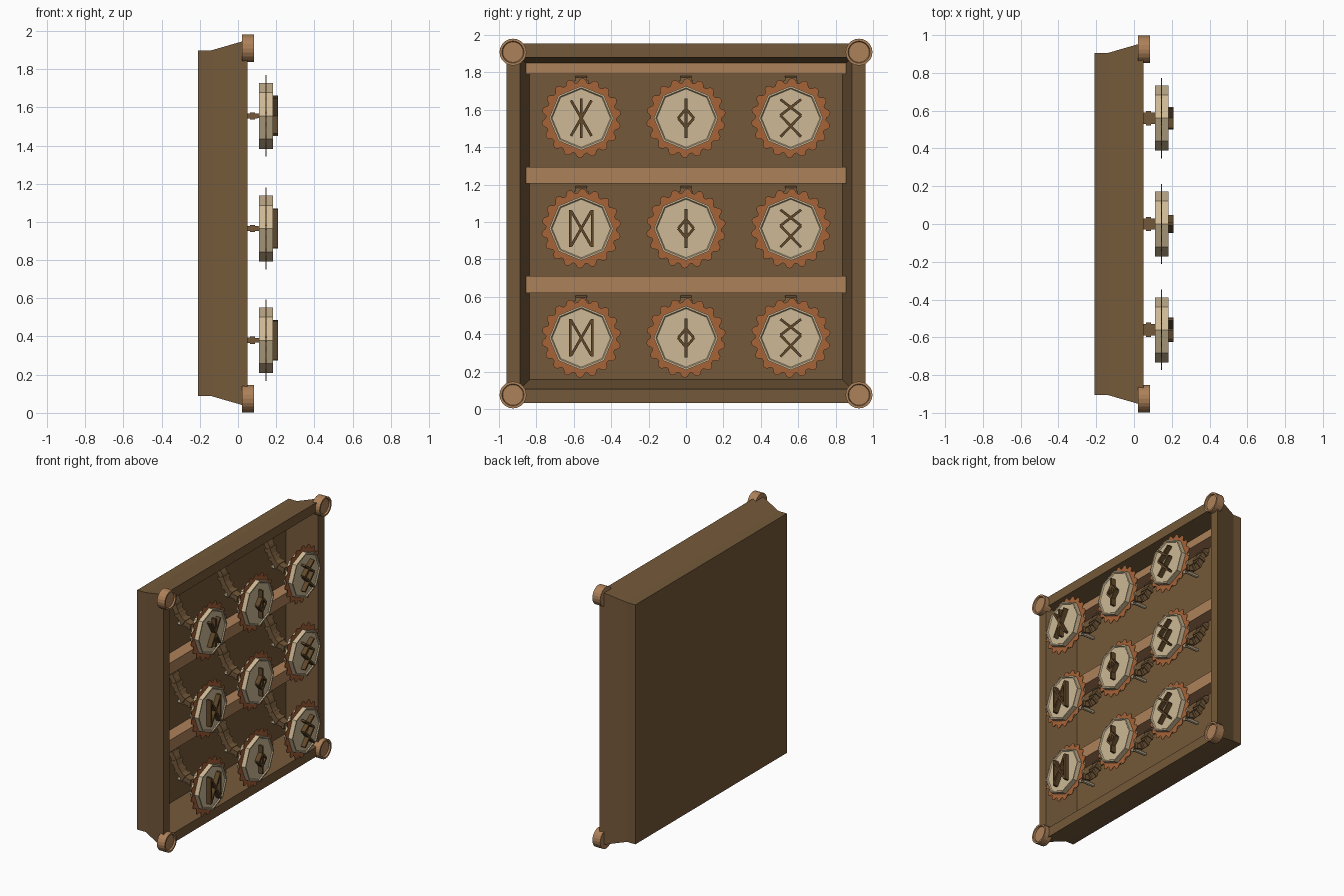
import bpy, bmesh, math
from mathutils import Vector

if "Cube" in bpy.data.objects:
    bpy.data.objects.remove(bpy.data.objects["Cube"])


def material(name, rgb):
    m = bpy.data.materials.new(name)
    m.diffuse_color = tuple(c ** 2.2 for c in rgb) + (1.0,)
    m.use_nodes = True
    m.node_tree.nodes["Principled BSDF"].inputs["Base Color"].default_value = m.diffuse_color
    return m


WOOD = material("dark_wood", (0.45, 0.35, 0.235))
TRIM = material("light_wood", (0.67, 0.50, 0.35))
BONE = material("bone", (0.80, 0.72, 0.58))
COPPER = material("copper", (0.65, 0.39, 0.23))
MARK = material("dark_mark", (0.38, 0.29, 0.18))
ZC = 0.993  # frame centre height


def loft(name, rings, mat):
    """Skin a list of closed rings and cap both ends."""
    bm = bmesh.new()
    vs = [[bm.verts.new(p) for p in r] for r in rings]
    n = len(rings[0])
    for a, b in zip(vs, vs[1:]):
        for i in range(n):
            j = (i + 1) % n
            bm.faces.new((a[i], a[j], b[j], b[i]))
    bm.faces.new(vs[0])
    bm.faces.new(vs[-1])
    bmesh.ops.recalc_face_normals(bm, faces=bm.faces)
    me = bpy.data.meshes.new(name)
    bm.to_mesh(me)
    bm.free()
    ob = bpy.data.objects.new(name, me)
    bpy.context.collection.objects.link(ob)
    me.materials.append(mat)
    return ob


def square(x, h):
    return [(x, sy * h, ZC + sz * h) for sy, sz in ((-1, -1), (1, -1), (1, 1), (-1, 1))]


def circle(x, r, n, y, z):
    return [(x, y + r * math.cos(2 * math.pi * i / n), z + r * math.sin(2 * math.pi * i / n))
            for i in range(n)]


def turned(name, profile, n, y, z, mat):
    return loft(name, [circle(x, r, n, y, z) for x, r in profile], mat)


def rect(x, y0, y1, z0, z1):
    return [(x, y0, z0), (x, y1, z0), (x, y1, z1), (x, y0, z1)]


def box(name, x0, x1, y0, y1, z0, z1, mat):
    return loft(name, [rect(x0, y0, y1, z0, z1), rect(x1, y0, y1, z0, z1)], mat)


def stroke(name, a, b, y, z, mat, w=0.007):
    """Raised bar between two points on the face of a plate."""
    a, b = Vector(a), Vector(b)
    d = (b - a).normalized()
    s = Vector((-d.y, d.x)) * w
    pts = [a - s, b - s, b + s, a + s]
    return loft(name, [[(x, y + p.x, z + p.y) for p in pts] for x in (0.165, 0.21)], mat)


def strap(name, path, width, y, z, mat):
    """Curved bracket; each path point is (x, dz, half thickness)."""
    rings = []
    for i, (x, dz, t) in enumerate(path):
        p, q = path[max(i - 1, 0)], path[min(i + 1, len(path) - 1)]
        d = Vector((q[0] - p[0], q[1] - p[1])).normalized()
        nx, nz = -d.y * t, d.x * t
        h = width / 2
        rings.append([(x + nx, y - h, z + dz + nz), (x + nx, y + h, z + dz + nz),
                      (x - nx, y + h, z + dz - nz), (x - nx, y - h, z + dz - nz)])
    return loft(name, rings, mat)


# Flared tray-shaped frame with a recessed back
loft("frame", [square(*p) for p in ((-0.21, 0.905), (-0.14, 0.905), (0.05, 0.96),
                                    (0.05, 0.887), (-0.185, 0.836))], WOOD)

# Three rails across the recess
for z0, z1 in ((0.62, 0.71), (1.205, 1.293), (1.79, 1.855)):
    box("rail", -0.19, -0.09, -0.857, 0.857, z0, z1, TRIM)

# Dished corner studs
for y in (-0.925, 0.925):
    for z in (0.075, 1.908):
        turned("corner_stud", ((0.02, 0.072), (0.085, 0.072), (0.085, 0.059), (0.073, 0.055)),
               20, y, z, TRIM)

# Abstract geometric ornaments: crossed bars, lozenge on a bar, linked lozenges
lozenge = [((0, 0.05), (0.042, 0)), ((0.042, 0), (0, -0.05)),
           ((0, -0.05), (-0.042, 0)), ((-0.042, 0), (0, 0.05))]
upright = [((0, -0.105), (0, 0.105))]
crossed = [((-0.055, -0.095), (0.055, 0.095)), ((-0.055, 0.095), (0.055, -0.095))]
linked = [((-0.055, 0.1), (0.055, 0.015)), ((0.055, 0.1), (-0.055, 0.015)),
          ((-0.055, 0.015), (0.055, -0.1)), ((0.055, 0.015), (-0.055, -0.1))]
sides = [((-0.058, -0.1), (-0.058, 0.1)), ((0.058, -0.1), (0.058, 0.1))]
ORNAMENTS = (crossed + upright, lozenge + upright, linked,
             crossed + sides, lozenge + upright, linked,
             crossed + sides, lozenge + upright, linked)

# Bracket curve from the back panel out to the plate
PATH = ((-0.185, 0.215, 0.012), (-0.16, 0.205, 0.018), (-0.13, 0.15, 0.02), (-0.105, 0.09, 0.02),
        (-0.07, 0.04, 0.02), (-0.02, 0.01, 0.018), (0.04, 0.0, 0.014), (0.115, 0.0, 0.012))

k = 0
for z in (1.555, 0.965, 0.38):
    for y in (-0.56, 0.0, 0.56):
        # Octagonal plate with a raised rim
        turned("plate", ((0.11, 0.172), (0.182, 0.172), (0.182, 0.162), (0.175, 0.156)),
               8, y, z, BONE)
        # Thin toothed collar
        teeth = 18
        ring = []
        for i in range(teeth):
            for f, r in ((0.0, 0.19), (0.2, 0.208), (0.4, 0.214), (0.6, 0.208), (0.8, 0.19)):
                a = 2 * math.pi * (i + f) / teeth
                ring.append((y + r * math.cos(a), z + r * math.sin(a)))
        loft("toothed_collar", [[(x, p, q) for p, q in ring] for x in (0.144, 0.148)], COPPER)
        # Curved bracket with raised bands
        strap("bracket", PATH, 0.06, y, z, WOOD)
        for (x0, d0, t0), (x1, d1, t1) in zip(PATH[1:], PATH[2:]):
            lo, hi = [(x0 + (x1 - x0) * f, d0 + (d1 - d0) * f, (t0 + t1) / 2 + 0.006)
                      for f in (0.3, 0.65)]
            strap("bracket_band", (lo, hi), 0.075, y, z, WOOD)
        # Small pin behind the plate
        turned("pin", ((-0.11, 0.008), (-0.1, 0.014), (0.0, 0.014), (0.01, 0.008)),
               8, y, z - 0.01, BONE)
        # Raised ornament
        for a, b in ORNAMENTS[k]:
            stroke("ornament", a, b, y, z, MARK)
        k += 1
